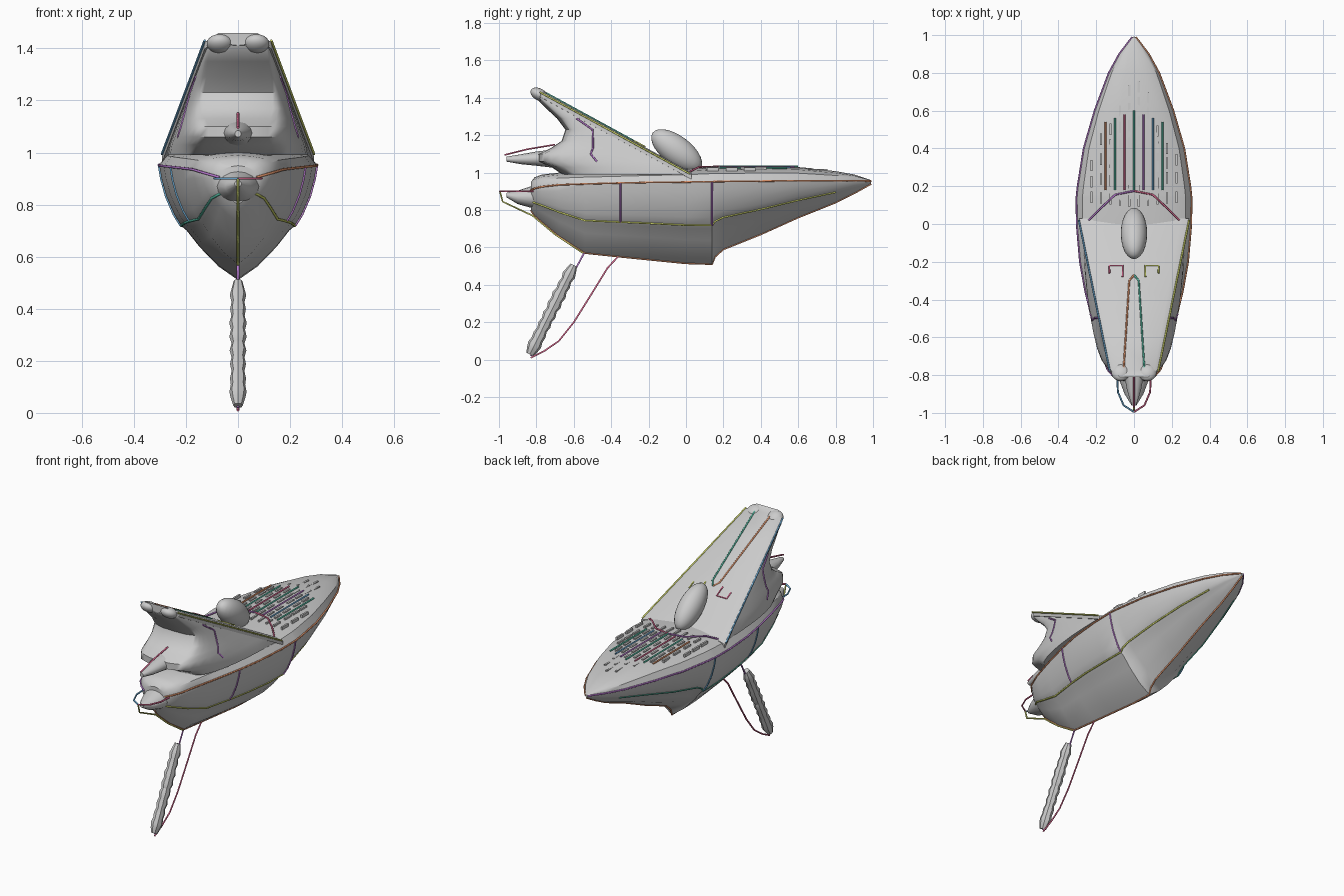
import bpy, bmesh, math, random
from mathutils import Vector, Matrix

if "Cube" in bpy.data.objects:
    bpy.data.objects.remove(bpy.data.objects["Cube"])
random.seed(4)


def finish(name, bm, smooth=40):
    bmesh.ops.recalc_face_normals(bm, faces=bm.faces)
    me = bpy.data.meshes.new(name)
    bm.to_mesh(me)
    bm.free()
    ob = bpy.data.objects.new(name, me)
    bpy.context.collection.objects.link(ob)
    bpy.context.view_layer.objects.active = ob
    bpy.ops.object.select_all(action='DESELECT')
    ob.select_set(True)
    bpy.ops.object.shade_smooth_by_angle(angle=math.radians(smooth))
    return ob


def loft(name, rings, smooth=40):
    bm = bmesh.new()
    vs = [[bm.verts.new(p) for p in r] for r in rings]
    n = len(vs[0])
    for a, b in zip(vs, vs[1:]):
        for i in range(n):
            j = (i + 1) % n
            bm.faces.new((a[i], a[j], b[j], b[i]))
    bm.faces.new(vs[0])
    bm.faces.new(vs[-1])
    return finish(name, bm, smooth)


def tapered(name, n, secs):
    loft(name, [[(w * math.cos(t), y, z + h * math.sin(t)) for t in [i * 2 * math.pi / n for i in range(n)]]
                for y, w, z, h in secs])


def blob(name, loc, size, pitch=0.0):
    bm = bmesh.new()
    m = Matrix.Translation(loc) @ Matrix.Rotation(pitch, 4, 'X') @ Matrix.Diagonal((*size, 1))
    bmesh.ops.create_uvsphere(bm, u_segments=24, v_segments=14, radius=1, matrix=m)
    return finish(name, bm, 60)


COLS = [(.75, .3, .15), (.5, .2, .65), (.65, .7, .15), (.15, .4, .65), (.75, .15, .3), (.1, .55, .4)]


def stroke(name, pts, col=0, r=0.005):
    cu = bpy.data.curves.new(name, 'CURVE')
    cu.dimensions = '3D'
    cu.bevel_depth, cu.bevel_resolution, cu.use_fill_caps = r, 1, True
    sp = cu.splines.new('POLY')
    sp.points.add(len(pts) - 1)
    for q, p in zip(sp.points, pts):
        q.co = (*p, 1)
    mat = bpy.data.materials.get('line%d' % col) or bpy.data.materials.new('line%d' % col)
    mat.diffuse_color = (*COLS[col], 1)
    mat.use_nodes = True
    mat.node_tree.nodes["Principled BSDF"].inputs["Base Color"].default_value = mat.diffuse_color
    cu.materials.append(mat)
    bpy.context.collection.objects.link(bpy.data.objects.new(name, cu))


def pair(name, pts, c1, c2):
    stroke(name + '_right', pts, c1)
    stroke(name + '_left', [(-x, y, z) for x, y, z in pts], c2)


# hull stations: y, half width, deck z, sheer z, keel z
ST = [(.99, .008, .96, .955, .94), (.9, .077, .99, .957, .89), (.8, .132, 1.008, .957, .84),
      (.6, .207, 1.03, .957, .76), (.4, .265, 1.033, .955, .67), (.2, .297, 1.03, .953, .59),
      (.155, .302, 1.03, .953, .55), (.14, .303, 1.03, .952, .51), (0, .302, 1.02, .95, .515),
      (-.2, .285, 1.015, .948, .535), (-.35, .258, 1.01, .945, .55), (-.54, .212, 1.005, .94, .57),
      (-.68, .173, 1.0, .935, .66), (-.77, .14, .99, .925, .735), (-.81, .105, .975, .915, .77),
      (-.83, .07, .95, .905, .80)]


def hull_ring(y, w, d, s, k):
    h = s - k
    half = [(.35 * w, d - .004), (.7 * w, d - (d - s) * .19), (.9 * w, d - (d - s) * .45), (w, s),
            (.97 * w, s - .12 * h), (.91 * w, s - .27 * h), (.81 * w, s - .43 * h),
            (.72 * w, s - .53 * h), (.65 * w, s - .57 * h), (.49 * w, s - .71 * h), (.25 * w, s - .88 * h)]
    ring = [(0, d)] + half + [(0, k)] + [(-x, z) for x, z in reversed(half)]
    return [(x, y, z) for x, z in ring]


loft('hull', [hull_ring(*s) for s in ST], 35)

# lower lip in front of the hull
tapered('lower_lip', 16, [(-.7, .1, .87, .085), (-.82, .08, .87, .06), (-.9, .05, .868, .036), (-.96, .013, .88, .012)])


# roof plane height and half width from y
def roof(y):
    return 1.005 - y * .545


def roof_w(y):
    return .285 + y * .205


# upper body: z, front y, front half width
UP = [(.99, -.66, .135), (1.03, -.72, .13), (1.06, -.79, .115), (1.1, -.79, .115), (1.13, -.725, .125),
      (1.17, -.665, .135), (1.23, -.645, .132), (1.29, -.69, .122), (1.35, -.755, .117), (1.4, -.805, .107), (1.42, -.81, .1)]


def upper_ring(z, yf, wf):
    yb = max(min(-.02, (1.0 - z) / .545), yf + .02)
    wb = max(roof_w(yb) - .011, wf)
    half = [(wf * .6, yf + .004)]
    for i in range(9):
        t = i / 8 * math.pi / 2
        half.append((wf + (wb - wf) * math.sin(t) ** .9, yf + .02 + (yb - yf - .02) * (1 - math.cos(t))))
    return [(0, yf, z)] + [(x, y, z) for x, y in half] + [(-x, y, z) for x, y in reversed(half)]


BODY = [upper_ring(*u) for u in UP]
loft('upper_body', BODY, 50)

# slanted roof plate
plate = []
for y in (.03, 0, -.2, -.4, -.6, -.77, -.81):
    w, z = roof_w(y) - (.03 if y < -.8 else 0), roof(y)
    plate.append([(-w, y, z - .025), (-w, y, z), (-w * .85, y, z + .012), (w * .85, y, z + .012),
                  (w, y, z), (w, y, z - .025), (0, y, z - .035)])
loft('roof_plate', plate, 30)
for s in (-1, 1):
    blob('roof_horn', (s * .07, -.785, 1.418), (.05, .05, .032), -.5)

# small brackets and seams on the roof
pair('roof_bracket', [(.06, -.28, roof(-.28) + .014), (.06, -.22, roof(-.22) + .014),
                      (.13, -.22, roof(-.22) + .014), (.13, -.26, roof(-.26) + .014)], 2, 4)
pair('roof_seam', [(0, -.27, roof(-.27) + .013), (.025, -.3, roof(-.3) + .013), (.055, -.77, roof(-.77) + .013)], 5, 0)

# egg-shaped dome at the foot of the roof
blob('dome', (0, -.05, 1.118), (.07, .16, .078), -math.atan2(.6, .8))

# upper beak spike
tapered('upper_beak', 12, [(-.7, .07, 1.075, .05), (-.8, .052, 1.075, .038), (-.88, .037, 1.072, .027), (-.96, .012, 1.072, .013)])

# knobbly fin leg, swept along its slope
leg, across = [], Vector((0, .89, -.455))
for i in range(19):
    f = i / 18
    c = Vector((0, -.6 - .235 * f, .505 - .477 * f))
    r = .029 + .003 * (-1) ** i + random.uniform(-.002, .002)
    r *= .55 if i in (0, 18) else 1
    leg.append([c + Vector((r * math.cos(t), 0, 0)) + across * (r * 1.15 * math.sin(t))
                for t in [k * math.pi / 4 for k in range(8)]])
loft('fin_leg', leg, 30)

# fin outline rods
stroke('fin_front_rod', [(0, -.545, .57), (0, -.7, .28), (0, -.83, .02)], 1)
stroke('fin_back_rod', [(0, -.36, .555), (0, -.42, .49), (0, -.5, .36), (0, -.6, .2), (0, -.68, .1),
                        (0, -.76, .045), (0, -.83, .01)], 4)

# edge lines of the hull and roof
pair('sheer_line', [(w + .001, y, s) for y, w, d, s, k in ST], 0, 1)
pair('chine_line', [(.72 * w, y, s - .53 * (s - k)) for y, w, d, s, k in ST[2:]], 2, 5)
stroke('keel_line', [(0, y, k) for y, w, d, s, k in ST], 0)
pair('roof_edge', [(roof_w(y) + .003, y, roof(y)) for y in (.02, -.4, -.78)], 2, 3)
for n, i in (('aft_rib', 7), ('fore_rib', 10)):
    pair(n, [(x + .001, y, z) for x, y, z in hull_ring(*ST[i])[4:9]], 1, 3)
pair('deck_arc', [(.24, .02, 1.005), (.19, .07, 1.03), (.1, .155, 1.033), (0, .175, 1.034)], 4, 1)
pair('cheek_line', [BODY[i][7 if i < 6 else 8] for i in range(2, 8)], 1, 1)

# bow loops
pair('bow_loop', [(.09, -.8, .9), (.085, -.89, .9), (.055, -.96, .9), (0, -.995, .9)], 4, 3)
stroke('chin_line', [(0, -.995, .9), (0, -.98, .845), (0, -.82, .77), (0, -.7, .67), (0, -.55, .57)], 2)
stroke('beak_line', [(0, -.97, 1.095), (0, -.85, 1.125), (0, -.7, 1.15)], 4)

# short plank ridges half sunk in the deck, with coloured seams between
bm = bmesh.new()
for x in [i * .05 + .025 for i in range(-5, 5)]:
    y = .12 + abs(x) * .1
    while y < .85 - abs(x) * 2.2:
        z = 1.029 - max(0, y - .5) * .08 - abs(x) * .05
        bmesh.ops.create_cube(bm, size=1, matrix=Matrix.Translation((x, y, z)) @ Matrix.Diagonal((.011, .06, .018, 1)))
        y += random.uniform(.075, .11)
finish('deck_ridges', bm)
for i, x in enumerate((0, .05, .1, .15)):
    pair('plank_line', [(x, .18, 1.035 - x * .06), (x, .6 - x * .4, 1.034 - x * .06)], (i * 2 + 5) % 6, (i + 3) % 6)
